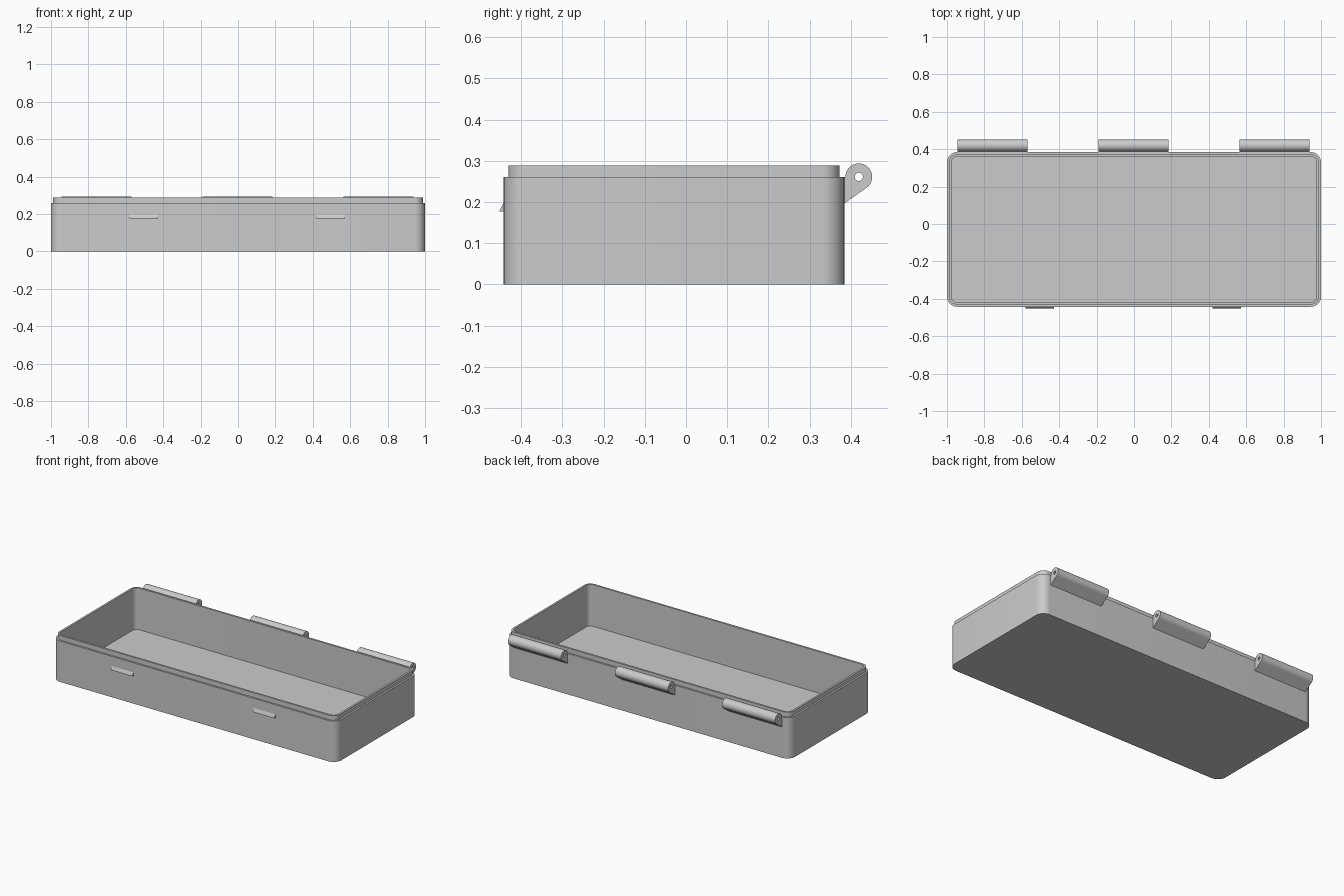
import bpy
import bmesh
from math import sin, cos, radians, atan2
from mathutils import Vector

cube = bpy.data.objects.get("Cube")
if cube:
    bpy.data.objects.remove(cube, do_unlink=True)

grey = bpy.data.materials.new("plain grey")
grey.use_nodes = True
colour = (0.6, 0.6, 0.6, 1)
grey.diffuse_color = colour
grey.node_tree.nodes["Principled BSDF"].inputs["Base Color"].default_value = colour


def loft(name, loops, ring=False):
    """Skin matching point loops; cap the ends, or join last to first."""
    bm = bmesh.new()
    rows = [[bm.verts.new(p) for p in loop] for loop in loops]
    pairs = list(zip(rows, rows[1:]))
    if ring:
        pairs.append((rows[-1], rows[0]))
    else:
        bm.faces.new(rows[0])
        bm.faces.new(rows[-1])
    n = len(rows[0])
    for a, b in pairs:
        for i in range(n):
            j = (i + 1) % n
            bm.faces.new((a[i], a[j], b[j], b[i]))
    bmesh.ops.recalc_face_normals(bm, faces=bm.faces[:])
    mesh = bpy.data.meshes.new(name)
    bm.to_mesh(mesh)
    bm.free()
    mesh.materials.append(grey)
    obj = bpy.data.objects.new(name, mesh)
    bpy.context.collection.objects.link(obj)
    bpy.ops.object.select_all(action='DESELECT')
    obj.select_set(True)
    bpy.context.view_layer.objects.active = obj
    bpy.ops.object.shade_smooth_by_angle(angle=radians(30))
    return obj


# Tray: outer wall, shoulder, raised lip, inner wall and floor
FRONT, BACK, RADIUS, STEPS = -0.4425, 0.3845, 0.055, 8


def rounded_loop(inset, z):
    r = RADIUS - inset
    points = []
    for quarter, (sx, sy) in enumerate([(1, 1), (-1, 1), (-1, -1), (1, -1)]):
        cx = sx * (1 - RADIUS)
        cy = BACK - RADIUS if sy > 0 else FRONT + RADIUS
        for k in range(STEPS + 1):
            a = radians(90 * (quarter + k / STEPS))
            points.append((cx + r * cos(a), cy + r * sin(a), z))
    return points


loft("tray", [rounded_loop(inset, z) for inset, z in
              [(0, 0), (0, 0.26), (0.0115, 0.26), (0.0115, 0.289),
               (0.024, 0.289), (0.024, 0.024)]])

# Hinge knuckles: teardrop section with a round pin hole
centre = Vector((0.4195, 0.261))
barrel, hole = 0.0325, 0.01
section = [centre + barrel * Vector((cos(a), sin(a)))
           for a in (radians(-55 + 235 * k / 28) for k in range(29))]
path = [Vector((BACK - 0.001, 0.261)), Vector((BACK - 0.001, 0.196)), section[0]]
for a, b in zip(path, path[1:]):
    section += [a.lerp(b, k / 6) for k in range(6)]
bore = []
for p in section:
    a = atan2(p.y - centre.y, p.x - centre.x)
    bore.append(centre + hole * Vector((cos(a), sin(a))))

for side, x in (("right", -0.757), ("middle", -0.003), ("left", 0.751)):
    ends = (x - 0.187, x + 0.187)
    loops = [[(ends[e], p.x, p.y) for p in outline]
             for e, outline in ((0, section), (0, bore), (1, bore), (1, section))]
    loft(side + "_hinge_knuckle", loops, ring=True)

# Snap catches on the front wall
wedge = [(FRONT + 0.002, 0.177), (-0.4525, 0.177), (-0.4525, 0.18),
         (FRONT, 0.198), (FRONT + 0.002, 0.198)]
for side, x in (("right", -0.503), ("left", 0.497)):
    loft(side + "_catch", [[(x + d, y, z) for y, z in wedge] for d in (-0.076, 0.076)])
